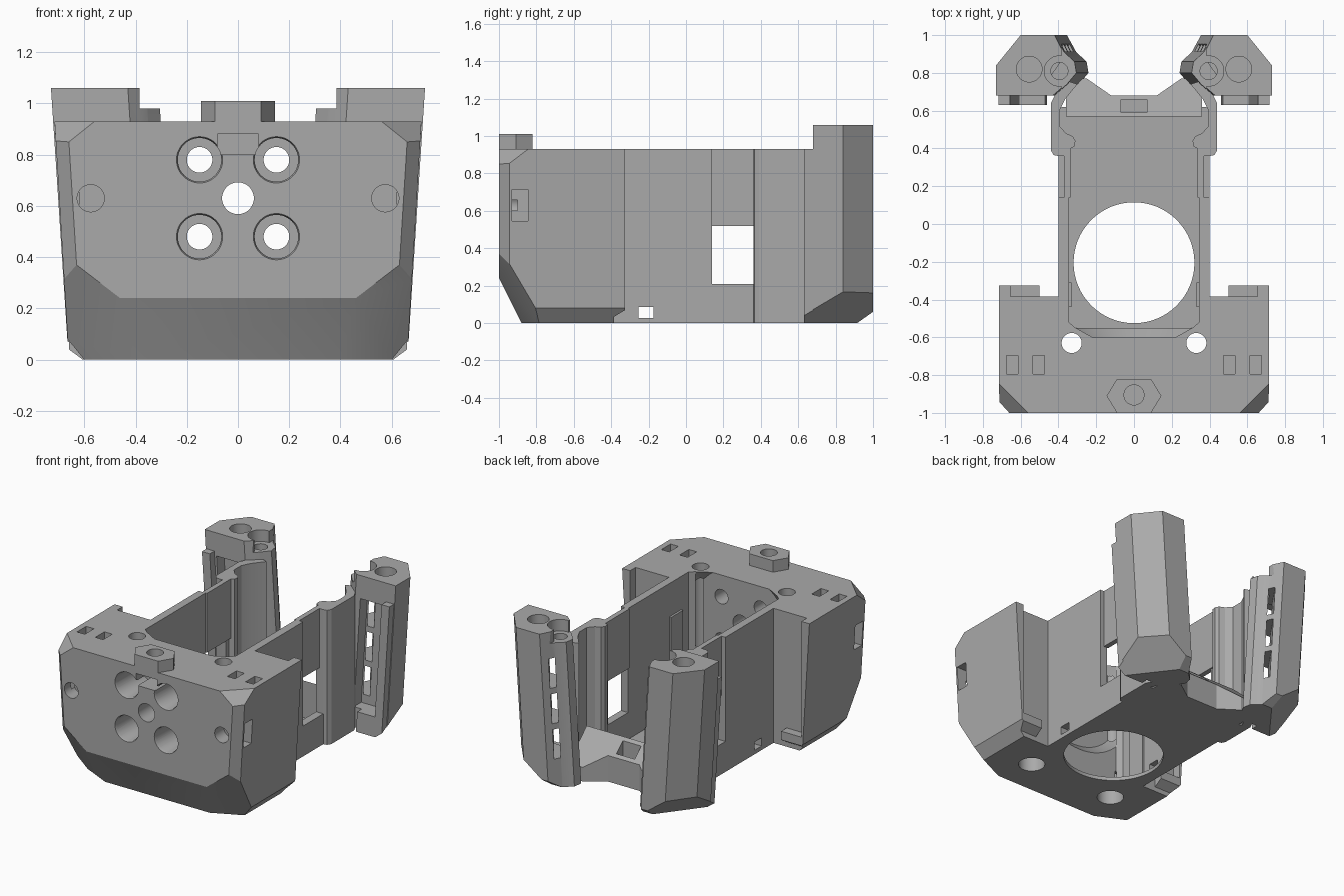
import bpy, bmesh, math
from mathutils import Vector, Matrix

if "Cube" in bpy.data.objects:
    bpy.data.objects.remove(bpy.data.objects["Cube"])

grey = bpy.data.materials.new("plain_grey")
grey.use_nodes = True
colour = (0.4, 0.4, 0.4, 1)
grey.diffuse_color = colour
grey.node_tree.nodes["Principled BSDF"].inputs["Base Color"].default_value = colour


def finish(bm, name):
    bmesh.ops.recalc_face_normals(bm, faces=bm.faces)
    mesh = bpy.data.meshes.new(name)
    bm.to_mesh(mesh)
    bm.free()
    mesh.materials.append(grey)
    obj = bpy.data.objects.new(name, mesh)
    bpy.context.collection.objects.link(obj)
    return obj


def clip(bm, points, inside):
    """Cut away everything beyond the plane through three points."""
    a, b, c = map(Vector, points)
    n = (b - a).cross(c - a).normalized()
    if n.dot(Vector(inside) - a) > 0:
        n = -n
    geom = bm.verts[:] + bm.edges[:] + bm.faces[:]
    bmesh.ops.bisect_plane(bm, geom=geom, plane_co=a, plane_no=n, clear_outer=True)
    bmesh.ops.holes_fill(bm, edges=[e for e in bm.edges if e.is_boundary], sides=0)


def prism_bm(points, z0, z1):
    bm = bmesh.new()
    face = bm.faces.new([bm.verts.new((x, y, z0)) for x, y in points])
    top = bmesh.ops.extrude_face_region(bm, geom=[face])["geom"]
    verts = [v for v in top if isinstance(v, bmesh.types.BMVert)]
    bmesh.ops.translate(bm, verts=verts, vec=(0, 0, z1 - z0))
    bmesh.ops.recalc_face_normals(bm, faces=bm.faces)
    return bm


def prism(name, points, z0, z1):
    return finish(prism_bm(points, z0, z1), name)


def box_bm(x, y, z):
    return prism_bm([(x[0], y[0]), (x[1], y[0]), (x[1], y[1]), (x[0], y[1])], *z)


def box(name, x, y, z):
    return finish(box_bm(x, y, z), name)


def cyl(a, b, r1, r2=None, seg=48):
    a, b = Vector(a), Vector(b)
    d = b - a
    bm = bmesh.new()
    m = Matrix.Translation((a + b) / 2) @ d.to_track_quat('Z', 'Y').to_matrix().to_4x4()
    bmesh.ops.create_cone(bm, cap_ends=True, segments=seg, radius1=r1,
                          radius2=r2 or r1, depth=d.length, matrix=m)
    return finish(bm, "cutter")


def cut(obj, cutters):
    """Subtract the cutters one after another, then remove them."""
    for c in cutters:
        c.hide_render = True
        mod = obj.modifiers.new("cut", 'BOOLEAN')
        mod.operation, mod.solver, mod.object = 'DIFFERENCE', 'EXACT', c
        bpy.context.view_layer.update()
        ev = obj.evaluated_get(bpy.context.evaluated_depsgraph_get())
        mesh = bpy.data.meshes.new_from_object(ev)
        obj.modifiers.clear()
        obj.data = mesh
        bpy.data.objects.remove(c)
    return obj


def mirror(obj):
    obj.modifiers.new("mirror", 'MIRROR')
    return obj


def hole_box(x, y, z):
    return box("cutter", x, y, z)


# Clipping planes that shape the front block, for one side
side_plane = [(.66, -1, 0), (.66, 0, 0), (.716, 0, .93)]
under_plane = [(.6, -1, 0), (.6, 0, 0), (.665, 0, .08)]
corner_planes = [
    [(.66, -1, .85), (.63, -1, .37), (.71, -.945, .85)],
    [(.56, -1, .93), (.72, -.84, .93), (.66, -1, .85)],
    [(.46, -1, .24), (.4, -.88, 0), (.63, -1, .37)],
]

# Front block
bm = box_bm((-.8, .8), (-1, -.385), (0, .93))
for s in (1, -1):
    for plane in [side_plane, under_plane] + corner_planes:
        clip(bm, [(s * x, y, z) for x, y, z in plane], (0, -.6, .5))
clip(bm, [(0, -1, .24), (1, -1, .24), (0, -.88, 0)], (0, -.6, .5))
block = finish(bm, "front_block")

tub = [(.345, -.3), (.345, -.52), (.31, -.55), (-.31, -.55), (-.345, -.52), (-.345, -.3)]
cutters = [
    prism("cutter", tub, .025, 1.2),
    cyl((0, -.601, .63), (0, -.549, .63), .37, .43, 64),
    cyl((0, -.205, -.1), (0, -.205, .1), .32, seg=64),
    cyl((0, -1.1, .63), (0, -.4, .63), .062),
    hole_box((-.08, .08), (-1.1, -.82), (.80, .88)),
]
for s in (1, -1):
    for z in (.48, .78):
        cutters += [cyl((s * .15, -1.1, z), (s * .15, -.72, z), .085),
                    cyl((s * .15, -1.01, z), (s * .15, -.985, z), .094, .085),
                    cyl((s * .15, -.8, z), (s * .15, -.4, z), .05)]
    cutters += [cyl((s * .575, -1.1, .63), (s * .575, -.9, .63), .053),
                cyl((s * .33, -.63, -.1), (s * .33, -.63, 1.1), .053),
                cyl((s * .33, -.63, -.1), (s * .33, -.63, .15), .085)]
    for x in (.505, .645):
        cutters.append(hole_box((s * x - .03, s * x + .03), (-.795, -.695), (.82, 1)))
    cutters.append(hole_box(sorted((s * .62, s * .8)), (-.93, -.845), (.545, .715)))
cut(block, cutters)

# Nut housing on top of the front block
hexagon = [(.145, -.91), (.09, -.82), (-.09, -.82), (-.145, -.91), (-.09, -1), (.09, -1)]
nut = prism("nut_housing", hexagon, .92, 1.01)
cut(nut, [cyl((0, -.905, .95), (0, -.905, 1.1), .053)])

# Thin lips and hooks that hold the side panels, behind the front block
for name, x, y, z in [("front_panel_lip", (.655, .8), (-.39, -.325), (0, .93)),
                      ("front_panel_hook", (.5, .8), (-.39, -.325), (0, .13))]:
    bm = box_bm(x, y, z)
    for plane in (side_plane, under_plane):
        clip(bm, plane, (.5, -.36, .5))
    if "hook" in name:
        clip(bm, [(.5, -.39, .03), (.7, -.39, .03), (.5, -.325, .07)], (.6, -.36, .5))
    mirror(finish(bm, name))

# Floor with its large round opening
floor = box("floor", (-.4, .4), (-.386, .62), (0, .025))
cut(floor, [cyl((0, -.205, -.1), (0, -.205, .1), .32, seg=64)])

# Side walls: a front panel, a thin windowed panel and a curved rear panel
wall = box("side_wall", (.345, .4), (-.386, .14), (0, .93))
cut(wall, [hole_box((.3, .5), (-.255, -.175), (.028, .085))])
mirror(wall)
mirror(box("window_sill", (.345, .4), (.14, .365), (0, .21)))
mirror(box("window_header", (.335, .37), (.14, .4), (.52, .93)))
mirror(box("wall_clip", (.33, .346), (-.44, -.31), (.03, .7)))
rear = [(.40, .36), (.425, .365), (.44, .39), (.44, .64), (.41, .70), (.36, .76), (.30, .74),
        (.365, .66), (.395, .60), (.395, .52), (.36, .48), (.325, .465), (.31, .44),
        (.315, .41), (.345, .395), (.345, .36)]
mirror(prism("rear_wall", rear, 0, .93))

# Rear cradle: a low ramp falling to the back
bm = prism_bm([(.36, .57), (.36, .77), (.25, .77), (.12, .68), (-.12, .68), (-.25, .77),
               (-.36, .77), (-.36, .57)], 0, .5)
clip(bm, [(0, .57, .28), (1, .57, .28), (0, .68, .18)], (0, .6, 0))
cradle = finish(bm, "rear_cradle")
cut(cradle, [hole_box((-.07, .07), (.59, .66), (.14, .5))])


def lean(obj):
    """Slide the part inward toward its foot."""
    for v in obj.data.vertices:
        v.co.x -= .065 * (1.06 - v.co.z)


# Rear posts, hollow at the front, with slits and screw holes
plan = [(.73, .68), (.73, .84), (.6, 1), (.42, 1), (.375, .91), (.32, .86), (.31, .80),
        (.36, .74), (.43, .68)]
post = prism("rear_post", plan, 0, 1.06)
lean(post)
bm = bmesh.new()
bm.from_mesh(post.data)
bpy.data.objects.remove(post)
foot_planes = [[(.67, .83, .16), (.54, 1, .16), (.66, .63, .04)],
               [(0, 1, .06), (1, 1, .06), (0, .915, 0)]]
for plane in foot_planes:
    clip(bm, plane, (.45, .8, .6))
post = finish(bm, "rear_post")
pocket = hole_box((.47, .65), (.6, .76), (.14, .9))
lean(pocket)
slits = []
for z in (.2, .44, .68):
    slit = hole_box((-.02, .02), (-.3, .3), (z, z + .2))
    slit.data.transform(Matrix.Translation((.465, .82, 0)) @ Matrix.Rotation(math.radians(35), 4, 'Z'))
    lean(slit)
    slits.append(slit)
cut(post, [pocket] + slits + [
    hole_box((.2, .385), (.6, 1.1), (.98, 1.2)),
    cyl((.395, .81, .98), (.395, .81, 1.2), .08),
    cyl((.395, .81, .7), (.395, .81, 1.2), .045),
    cyl((.555, .82, .92), (.555, .82, 1.2), .068)])
mirror(post)

# Lips and hooks that hold the side panels, in front of the posts
for name, x, z in [("rear_panel_lip", (.665, .725), (0, .93)),
                   ("rear_panel_hook", (.53, .725), (0, .14))]:
    part = box(name, x, (.63, .685), z)
    lean(part)
    bm = bmesh.new()
    bm.from_mesh(part.data)
    bpy.data.objects.remove(part)
    clip(bm, foot_planes[0], (.45, .66, .6))
    mirror(finish(bm, name))

# Smooth the round surfaces, keep hard edges crisp
for obj in bpy.context.scene.objects:
    if obj.type == 'MESH':
        for p in obj.data.polygons:
            p.use_smooth = True
        obj.data.set_sharp_from_angle(angle=math.radians(25))
